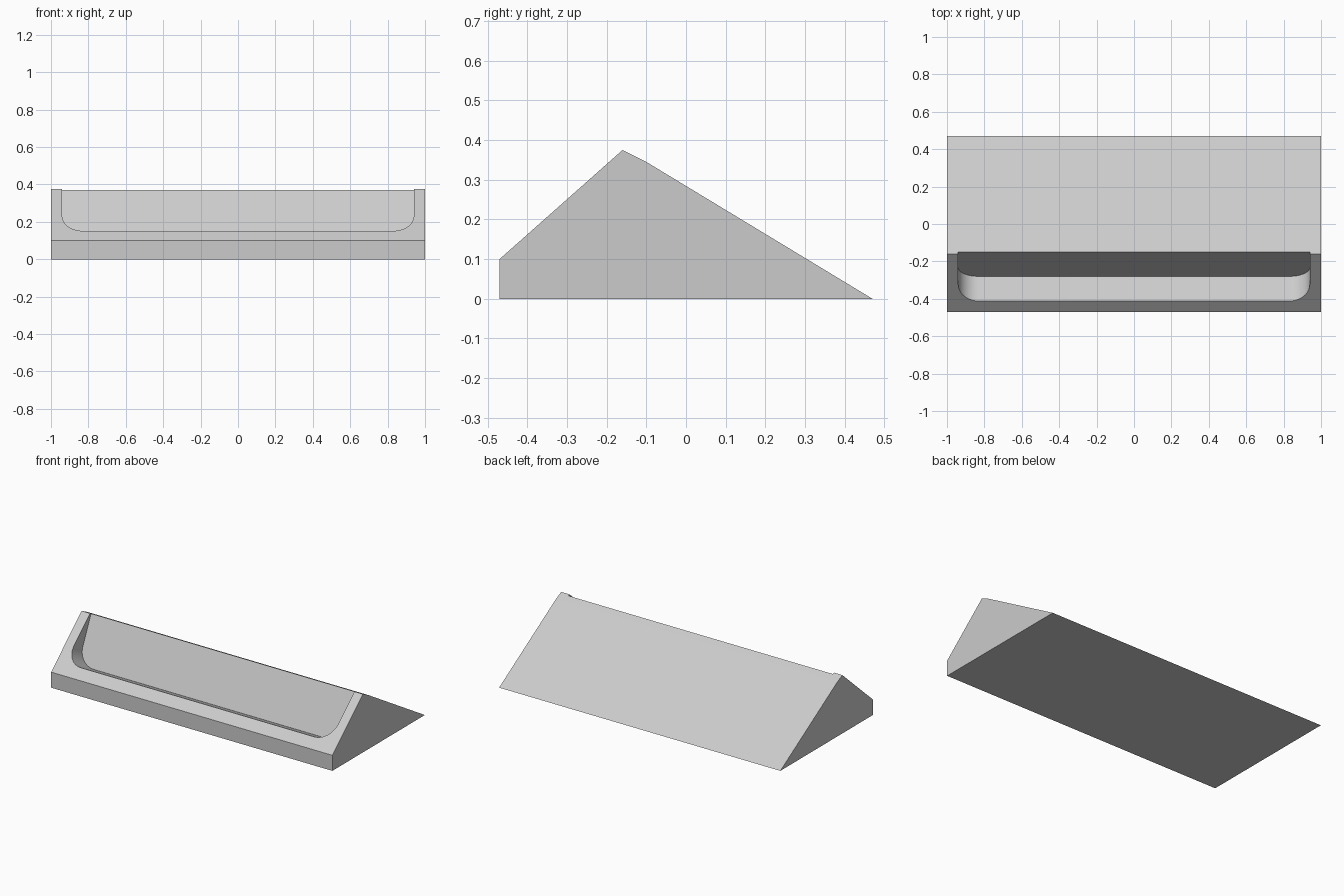
import bpy, bmesh, math
from mathutils import Vector

cube = bpy.data.objects.get("Cube")
if cube:
    bpy.data.objects.remove(cube, do_unlink=True)

grey = bpy.data.materials.new("light_grey")
grey.use_nodes = True
colour = (0.6, 0.6, 0.6, 1)
grey.diffuse_color = colour
grey.node_tree.nodes["Principled BSDF"].inputs["Base Color"].default_value = colour


def prism(name, outline, sweep):
    """Sweep a closed planar outline along a vector into a solid."""
    bm = bmesh.new()
    face = bm.faces.new([bm.verts.new(p) for p in outline])
    moved = bmesh.ops.extrude_face_region(bm, geom=[face])["geom"]
    bmesh.ops.translate(bm, vec=sweep,
                        verts=[g for g in moved if isinstance(g, bmesh.types.BMVert)])
    bmesh.ops.recalc_face_normals(bm, faces=bm.faces)
    mesh = bpy.data.meshes.new(name)
    bm.to_mesh(mesh)
    bm.free()
    mesh.materials.append(grey)
    obj = bpy.data.objects.new(name, mesh)
    bpy.context.collection.objects.link(obj)
    return obj


# Wedge-shaped body, side profile swept across x
profile = [(-0.47, 0), (0.47, 0), (-0.10, 0.345), (-0.16, 0.375), (-0.47, 0.10)]
body = prism("wedge_body", [(-1, y, z) for y, z in profile], Vector((2, 0, 0)))

# Tilted pocket: U outline on the leaning back wall, swept out to the front
tilt = math.radians(25)
wall_foot = Vector((0, -0.28, 0.09))
up_wall = Vector((0, math.sin(tilt), math.cos(tilt)))
outward = Vector((0, -math.cos(tilt), math.sin(tilt)))
half, radius, height, steps = 0.94, 0.11, 0.6, 12
right_side = [(half, height)]
for i in range(steps + 1):
    a = math.pi / 2 * i / steps
    right_side.append((half - radius + radius * math.cos(a), radius - radius * math.sin(a)))
u_shape = right_side + [(-x, u) for x, u in reversed(right_side)]
outline = [wall_foot + Vector((x, 0, 0)) + up_wall * u for x, u in u_shape]
cutter = prism("pocket_cutter", outline, outward * 0.6)
cutter.hide_render = True

# Cut the pocket and shade its rounded corners smooth
cut = body.modifiers.new("pocket", "BOOLEAN")
cut.operation = "DIFFERENCE"
cut.solver = "EXACT"
cut.object = cutter
bpy.ops.object.select_all(action="DESELECT")
body.select_set(True)
bpy.context.view_layer.objects.active = body
bpy.ops.object.modifier_apply(modifier=cut.name)
bpy.data.objects.remove(cutter, do_unlink=True)
bpy.ops.object.shade_smooth_by_angle(angle=math.radians(20))
